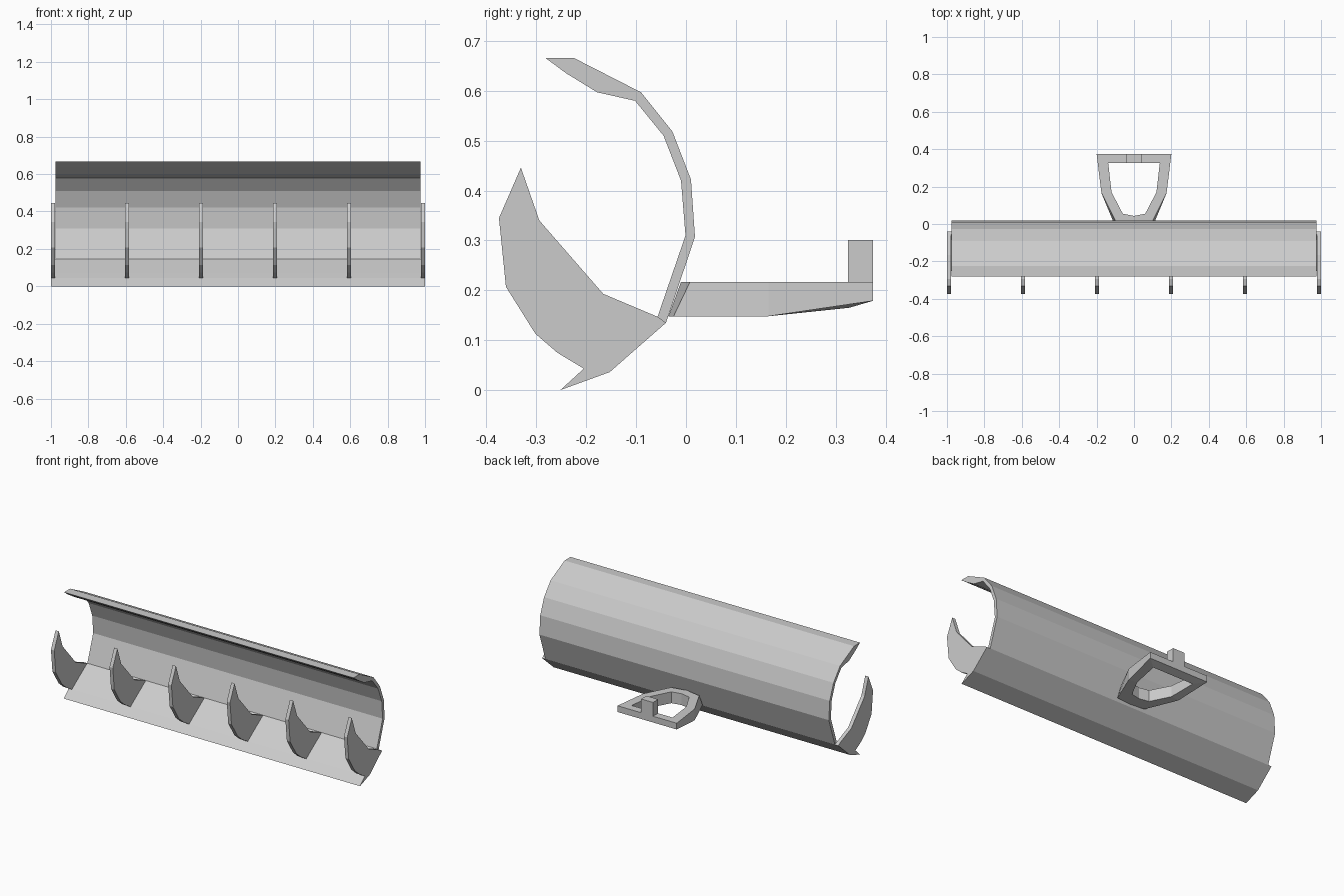
import bpy

if "Cube" in bpy.data.objects:
    bpy.data.objects.remove(bpy.data.objects["Cube"])


def make_object(name, verts, faces):
    mesh = bpy.data.meshes.new(name)
    mesh.from_pydata(verts, [], faces)
    mesh.validate()
    obj = bpy.data.objects.new(name, mesh)
    bpy.context.collection.objects.link(obj)
    return obj


def extrude_x(name, profile, x0, x1):
    """Closed (y, z) profile, counter-clockwise seen from +x, swept along x."""
    n = len(profile)
    verts = [(x, y, z) for x in (x0, x1) for y, z in profile]
    faces = [(i, (i + 1) % n, n + (i + 1) % n, n + i) for i in range(n)]
    faces += [tuple(reversed(range(n))), tuple(range(n, 2 * n))]
    return make_object(name, verts, faces)


# Curved blade shell: rear side going up, then inner side coming down
rear = [(-0.04, 0.135), (0.018, 0.307), (0.01, 0.422), (-0.027, 0.518),
        (-0.09, 0.597), (-0.225, 0.666)]
inner = [(-0.282, 0.666), (-0.24, 0.635), (-0.178, 0.597), (-0.102, 0.58),
         (-0.045, 0.51), (-0.01, 0.42), (-0.001, 0.31), (-0.057, 0.147)]
extrude_x("blade_shell", rear + inner, -0.977, 0.977)

# Wider cutting edge along the bottom
extrude_x("cutting_edge",
          [(-0.252, 0.0), (-0.153, 0.036), (-0.04, 0.135), (-0.057, 0.147),
           (-0.165, 0.072), (-0.205, 0.043)], -1.0, 1.0)

# Six upright curved teeth
tooth = [(-0.205, 0.043), (-0.153, 0.037), (-0.041, 0.135), (-0.057, 0.147),
         (-0.166, 0.193), (-0.294, 0.34), (-0.331, 0.446), (-0.375, 0.345),
         (-0.361, 0.207), (-0.302, 0.113), (-0.258, 0.075)]
for i in range(6):
    x = -0.989 + i * 0.3956
    extrude_x("tooth", tooth, x - 0.011, x + 0.011)

# Hitch frame: half outlines (x, top y, bottom y, bottom z), mirrored into rings
TOP = 0.217
outer = [(0.2, 0.375, 0.375, 0.179), (0.174, 0.165, 0.165, 0.148),
         (0.095, 0.008, -0.025, 0.148), (0.0, -0.01, -0.035, 0.148)]
hole = [(0.138, 0.327, 0.327, 0.165), (0.12, 0.17, 0.17, 0.149),
        (0.06, 0.055, 0.055, 0.148), (0.0, 0.043, 0.043, 0.148)]


def ring(half):
    return half + [(-x, a, b, z) for x, a, b, z in reversed(half[:-1])]


ro, ri = ring(outer), ring(hole)
n = len(ro)
verts = [(x, a, TOP) for x, a, b, z in ro] + [(x, a, TOP) for x, a, b, z in ri]
verts += [(x, b, z) for x, a, b, z in ro] + [(x, b, z) for x, a, b, z in ri]
faces = []
for i in range(n):
    j = (i + 1) % n
    faces += [(i, n + i, n + j, j),
              (2 * n + i, 2 * n + j, 3 * n + j, 3 * n + i),
              (i, j, 2 * n + j, 2 * n + i),
              (n + j, n + i, 3 * n + i, 3 * n + j)]
frame = make_object("hitch_frame", verts, faces)
frame.data.flip_normals()

# Rear post on the crossbar
extrude_x("hitch_post", [(0.325, 0.2), (0.375, 0.2), (0.375, 0.301), (0.325, 0.301)],
          -0.04, 0.04)
